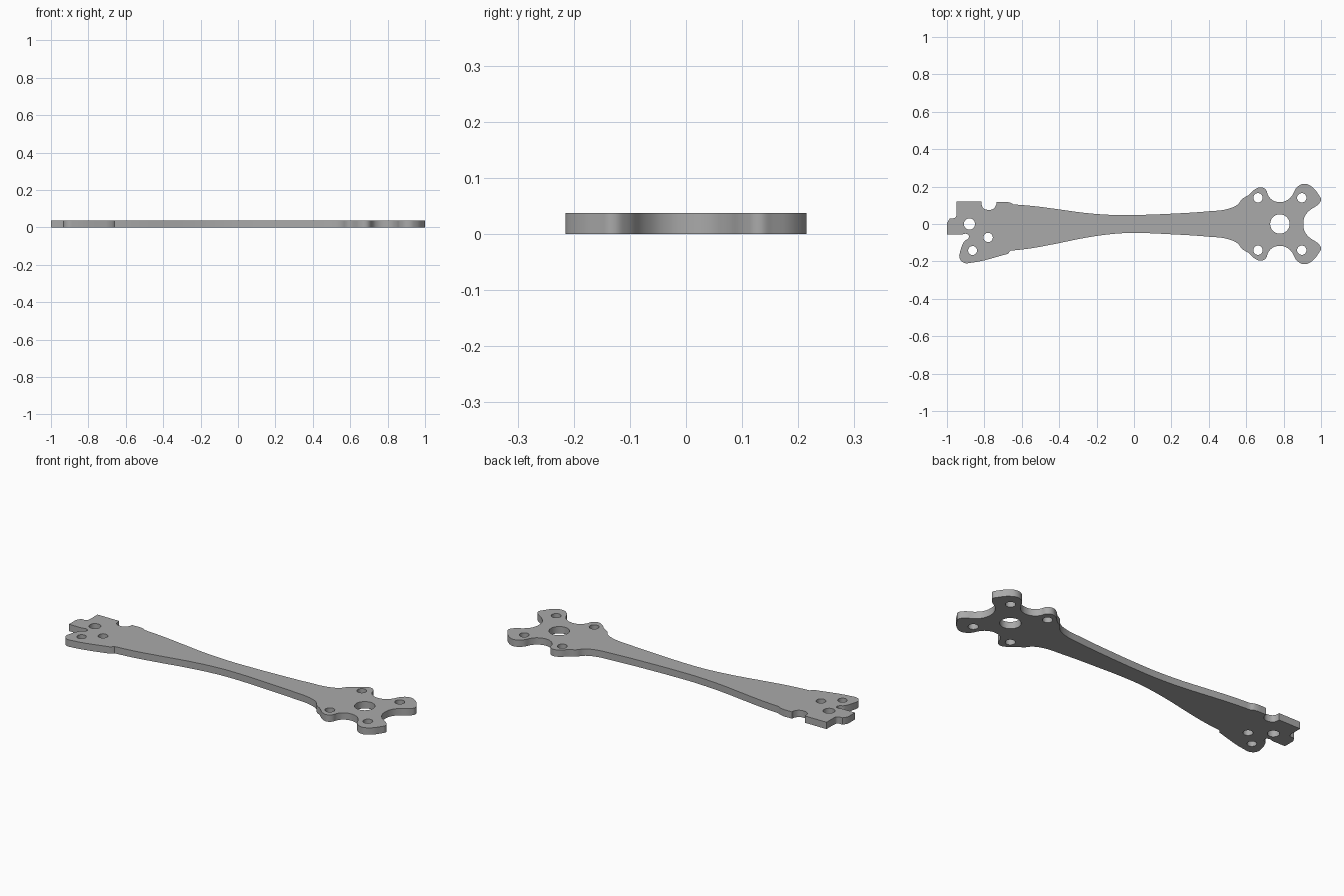
import bpy
import math

THICKNESS = 0.038

default_cube = bpy.data.objects.get("Cube")
if default_cube:
    bpy.data.objects.remove(default_cube, do_unlink=True)


def make_material(name, colour):
    material = bpy.data.materials.new(name)
    material.use_nodes = True
    material.diffuse_color = colour
    shader = material.node_tree.nodes["Principled BSDF"]
    shader.inputs["Base Color"].default_value = colour
    return material


def add_outline(curve, points):
    """Closed bezier outline: (x, y) is smooth, (x, y, 'c') is a sharp corner."""
    spline = curve.splines.new("BEZIER")
    spline.use_cyclic_u = True
    spline.resolution_u = 6
    spline.bezier_points.add(len(points) - 1)
    for bezier, point in zip(spline.bezier_points, points):
        bezier.co = (point[0], point[1], 0)
        handle = "VECTOR" if len(point) > 2 else "AUTO"
        bezier.handle_left_type = bezier.handle_right_type = handle


def add_hole(curve, x, y, radius, sides=32):
    spline = curve.splines.new("POLY")
    spline.use_cyclic_u = True
    spline.points.add(sides - 1)
    for i, point in enumerate(spline.points):
        angle = math.tau * i / sides
        point.co = (x + radius * math.cos(angle), y + radius * math.sin(angle), 0, 1)


# Upper half of the motor end, from the waist to the tip notch
motor_half = [
    (0, .048), (.2, .055), (.4, .068), (.5, .08), (.555, .105), (.58, .135),
    (.61, .153), (.65, .187), (.68, .196), (.705, .183), (.718, .152),
    (.74, .128), (.78, .117), (.82, .128), (.845, .152), (.87, .195),
    (.91, .215), (.95, .2), (.988, .155), (1, .13), (.985, .105),
    (.938, .072), (.913, .04),
]
mirrored_half = [(x, -y) for x, y in reversed(motor_half)]

# Lower edge of the blade and the rounded lobe at the root
root_lower = [
    (-.1, -.052), (-.25, -.072), (-.42, -.106), (-.55, -.13),
    (-.66, -.143, "c"), (-.675, -.16, "c"), (-.87, -.207), (-.91, -.207),
    (-.933, -.18), (-.93, -.15), (-.912, -.1), (-.905, -.09),
]

# Slot, tab and notches along the root
root_tab = [
    (-.887, -.078), (-.884, -.06), (-.9, -.052), (-.92, -.057, "c"),
    (-1, -.057, "c"), (-1, .005, "c"), (-.985, .03, "c"), (-.955, .035),
    (-.948, .06, "c"), (-.948, .12, "c"), (-.815, .12, "c"), (-.81, .09),
    (-.79, .077), (-.755, .08), (-.738, .1), (-.734, .118, "c"),
    (-.665, .115), (-.645, .105, "c"),
]
root_upper = [(-.53, .095), (-.4, .078), (-.25, .058), (-.1, .048)]

# Flat plate with all bolt holes
curve = bpy.data.curves.new("arm_plate", "CURVE")
curve.dimensions = "2D"
curve.fill_mode = "BOTH"
curve.extrude = THICKNESS / 2
add_outline(curve, motor_half + [(.905, 0)] + mirrored_half + root_lower + root_tab + root_upper)

# Motor shaft opening and four screw holes
add_hole(curve, .78, 0, .052)
for dx in (-.117, .117):
    for y in (-.14, .14):
        add_hole(curve, .78 + dx, y, .025)

# Root mounting holes
for x, y, radius in ((-.88, 0, .03), (-.78, -.072, .025), (-.863, -.142, .024)):
    add_hole(curve, x, y, radius)

plate = bpy.data.objects.new("arm_plate", curve)
bpy.context.collection.objects.link(plate)
plate.location.z = THICKNESS / 2
curve.materials.append(make_material("plain grey", (.4, .4, .4, 1)))

# Turn into a mesh with smooth rims and sharp edges
bpy.ops.object.select_all(action="DESELECT")
plate.select_set(True)
bpy.context.view_layer.objects.active = plate
bpy.ops.object.convert(target="MESH")
plate = bpy.context.object
bpy.ops.object.mode_set(mode="EDIT")
bpy.ops.mesh.select_all(action="SELECT")
bpy.ops.mesh.remove_doubles(threshold=.0001)
bpy.ops.mesh.normals_make_consistent(inside=False)
bpy.ops.object.mode_set(mode="OBJECT")
bpy.ops.object.shade_smooth_by_angle(angle=math.radians(35))
